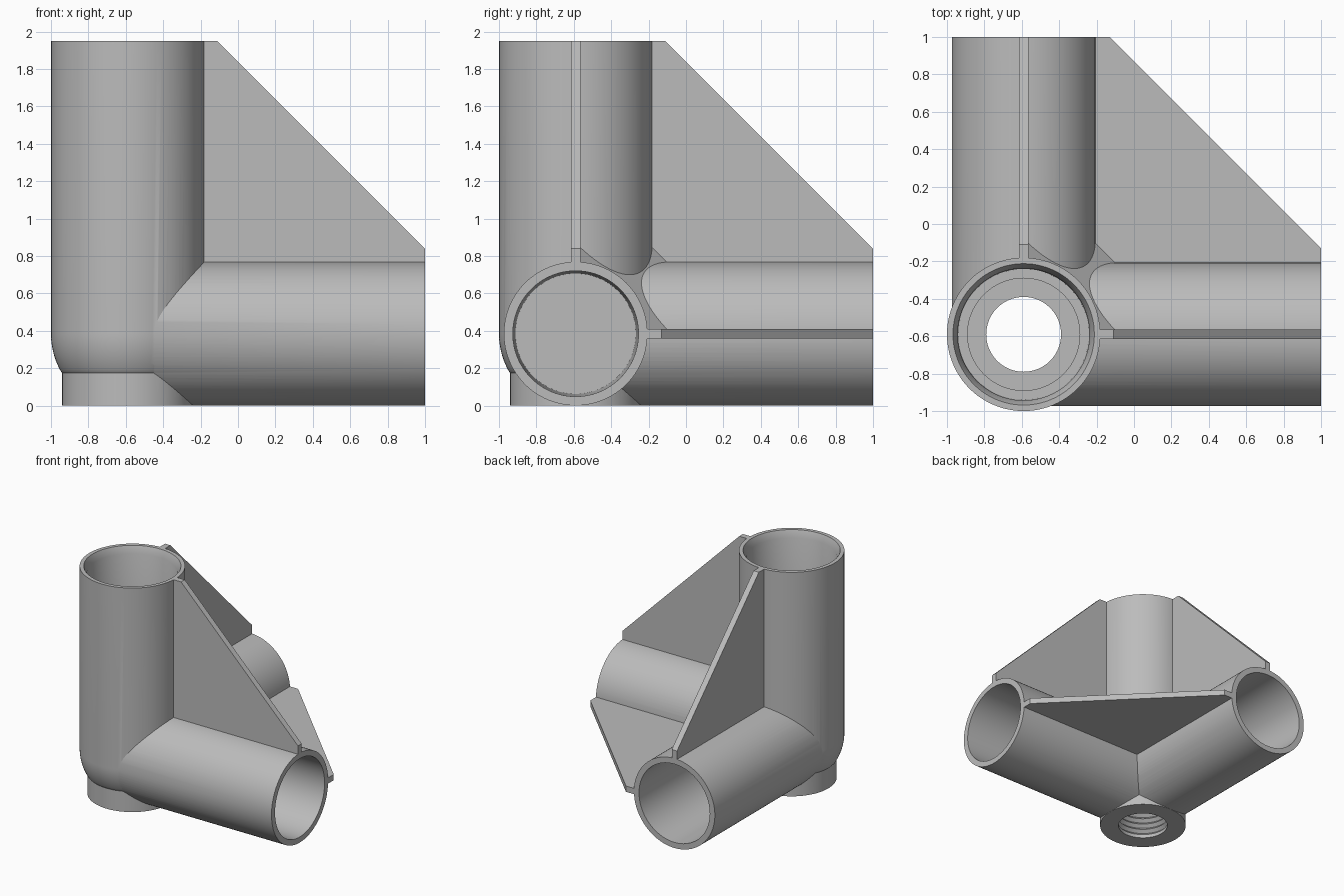
import bpy, bmesh, math
from mathutils import Matrix, Vector

cube = bpy.data.objects.get("Cube")
if cube:
    bpy.data.objects.remove(cube, do_unlink=True)

C = -0.59            # tube axes meet at (C, C, AXIS_Z)
AXIS_Z = 0.385
TOP = 1.95
LENGTH = 1 - C       # side tube length from the joint centre

grey = bpy.data.materials.new("bracket grey")
grey.use_nodes = True
color = (0.5, 0.5, 0.5, 1)
grey.diffuse_color = color
grey.node_tree.nodes["Principled BSDF"].inputs["Base Color"].default_value = color


def finish(name, bm):
    bmesh.ops.recalc_face_normals(bm, faces=bm.faces)
    mesh = bpy.data.meshes.new(name)
    bm.to_mesh(mesh)
    bm.free()
    mesh.materials.append(grey)
    obj = bpy.data.objects.new(name, mesh)
    bpy.context.collection.objects.link(obj)
    return obj


def lathe(name, profile, matrix, steps=96):
    """Closed solid of revolution about local z from (radius, height) points."""
    bm = bmesh.new()
    rings = []
    for r, h in profile:
        rings.append([bm.verts.new(matrix @ Vector((r * math.cos(math.tau * i / steps),
                                                   r * math.sin(math.tau * i / steps), h)))
                      for i in range(steps)])
    for a, b in zip(rings, rings[1:]):
        for i in range(steps):
            j = (i + 1) % steps
            bm.faces.new((a[i], a[j], b[j], b[i]))
    bm.faces.new(rings[0])
    bm.faces.new(rings[-1])
    return finish(name, bm)


def plate(name, outline, place, thickness=0.05):
    """Flat web: place(u, v, w) puts outline points in space."""
    bm = bmesh.new()
    sides = [[bm.verts.new(place(u, v, w)) for u, v in outline]
             for w in (-thickness / 2, thickness / 2)]
    for side in sides:
        bm.faces.new(side)
    for i in range(len(outline)):
        j = (i + 1) % len(outline)
        bm.faces.new((sides[0][i], sides[0][j], sides[1][j], sides[1][i]))
    return finish(name, bm)


def combine(target, other, operation):
    mod = target.modifiers.new(operation.title(), 'BOOLEAN')
    mod.operation = operation
    mod.solver = 'EXACT'
    mod.object = other
    bpy.context.view_layer.objects.active = target
    bpy.ops.object.modifier_apply(modifier=mod.name)
    bpy.data.objects.remove(other, do_unlink=True)


upright = Matrix.Translation((C, C, 0))
joint = Matrix.Translation((C, C, AXIS_Z))
along_x = joint @ Matrix.Rotation(math.pi / 2, 4, 'Y')
along_y = joint @ Matrix.Rotation(-math.pi / 2, 4, 'X')

# Upright socket with rounded shoulder and narrow foot
profile = [(0.35, 0), (0.35, 0.175)]
for i in range(13):
    a = math.radians(-30 + 30 * i / 12)
    profile.append((0.41 * math.cos(a), AXIS_Z + 0.41 * math.sin(a)))
profile.append((0.41, TOP))
bracket = lathe("corner_bracket", profile, upright)

# Side sockets
for name, matrix in (("left_socket", along_x), ("back_socket", along_y)):
    combine(bracket, lathe(name, [(0.384, 0), (0.384, LENGTH)], matrix), 'UNION')

# Triangular webs between each pair of sockets
tall = [(-0.3, 0.6), (1, 0.6), (1, 0.84), (-0.11, TOP), (-0.3, TOP)]
flat = [(-0.3, -0.3), (1, -0.3), (1, -0.13), (-0.13, 1), (-0.3, 1)]
webs = (("front_web", tall, lambda u, v, w: (u, C + w, v)),
        ("side_web", tall, lambda u, v, w: (C + w, u, v)),
        ("level_web", flat, lambda u, v, w: (u, v, AXIS_Z + w)))
for name, outline, place in webs:
    combine(bracket, plate(name, outline, place), 'UNION')

# Sloping fillet in the inner corner
bm = bmesh.new()
reach = 0.10 - 2 * C - AXIS_Z
corners = [bm.verts.new(joint @ Vector(p)) for p in
           ((0, 0, 0), (reach, 0, 0), (0, reach, 0), (0, 0, reach))]
bmesh.ops.convex_hull(bm, input=corners)
combine(bracket, finish("corner_fillet", bm), 'UNION')

# Side bores, slightly tapered
for matrix in (along_x, along_y):
    combine(bracket, lathe("side_bore", [(0.322, 0.39), (0.336, LENGTH + 0.01)], matrix),
            'DIFFERENCE')

# Upright bore with chamfered mouth, counterbore and threaded foot hole
bore = [(0.2, -0.02), (0.2, 0.02)]
pitch = 0.05
for i in range(8):
    z = 0.03 + i * pitch
    bore += [(0.2, z), (0.225, z + pitch / 2)]
bore += [(0.2, 0.45), (0.2, 0.5), (0.3, 0.5), (0.3, 0.77), (0.35, 0.77),
         (0.353, TOP - 0.06), (0.378, TOP), (0.378, TOP + 0.02)]
combine(bracket, lathe("upright_bore", bore, upright), 'DIFFERENCE')

# Smooth curved walls, crisp edges
bpy.ops.object.select_all(action='DESELECT')
bracket.select_set(True)
bpy.context.view_layer.objects.active = bracket
bpy.ops.object.shade_smooth_by_angle(angle=math.radians(25))
